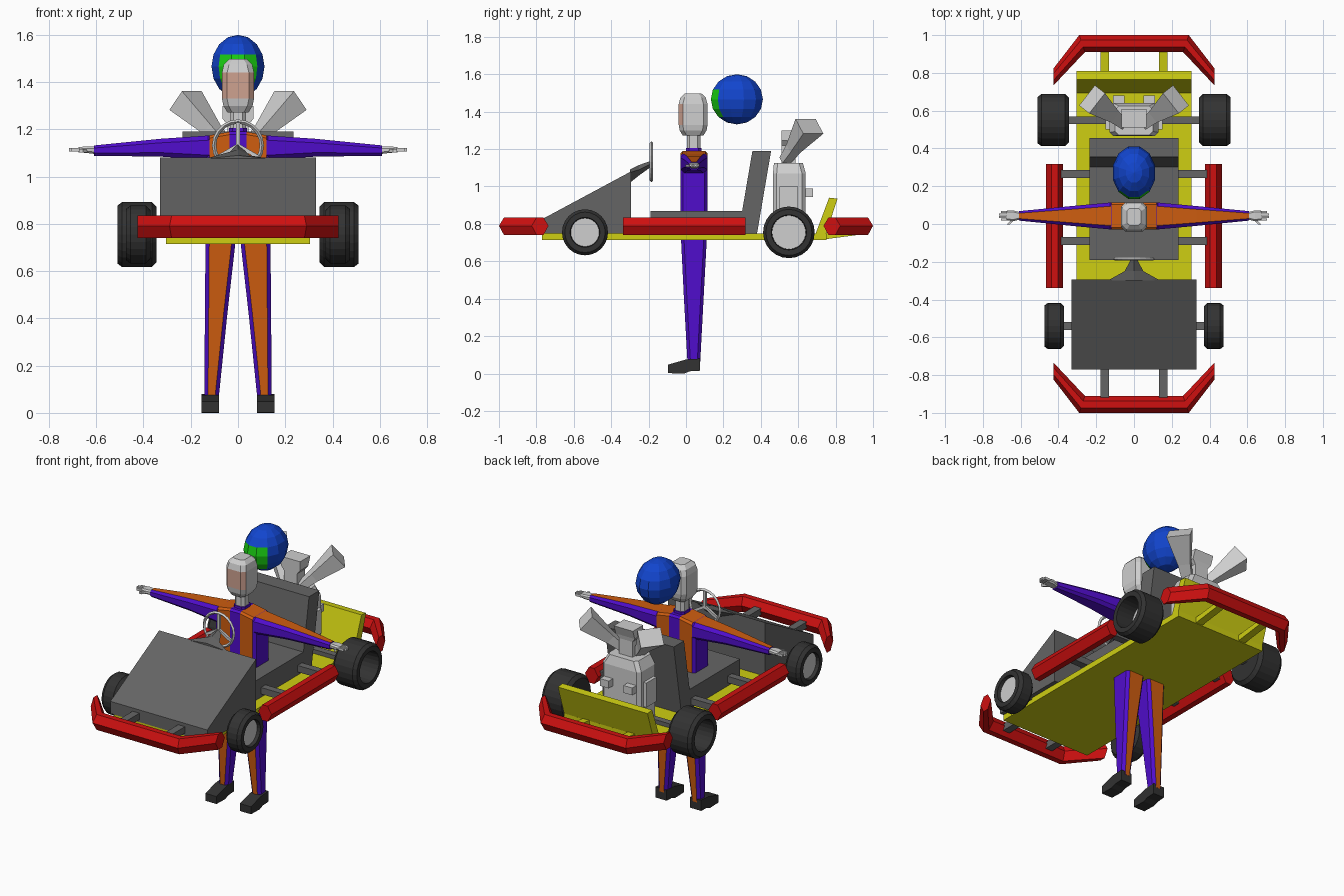
import bpy, bmesh, math
from mathutils import Vector, Matrix

if "Cube" in bpy.data.objects:
    bpy.data.objects.remove(bpy.data.objects["Cube"])

def material(name, *c):
    m = bpy.data.materials.new(name)
    m.diffuse_color = (*c, 1)
    m.use_nodes = True
    m.node_tree.nodes["Principled BSDF"].inputs["Base Color"].default_value = m.diffuse_color
    return m

RED = material("red", .62, .005, .005)
YELLOW = material("yellow", .62, .62, .006)
GREY = material("mid grey", .13, .13, .13)
BLACK = material("rubber black", .032, .032, .032)
LIGHT = material("light grey", .62, .62, .62)
PURPLE = material("purple", .08, .004, .6)
ORANGE = material("orange", .62, .11, .005)
SKIN = material("skin", .62, .36, .28)
BLUE = material("blue", .006, .06, .62)
GREEN = material("green", .01, .62, .006)

def finish(name, bm, mats, rule=None):
    """Turn a bmesh into an object; rule(centre, normal) picks the second colour."""
    mats = mats if isinstance(mats, tuple) else (mats,)
    bmesh.ops.recalc_face_normals(bm, faces=bm.faces)
    bm.normal_update()
    if rule:
        for f in bm.faces:
            f.material_index = int(bool(rule(f.calc_center_median(), f.normal)))
    me = bpy.data.meshes.new(name)
    bm.to_mesh(me)
    bm.free()
    for m in mats:
        me.materials.append(m)
    ob = bpy.data.objects.new(name, me)
    bpy.context.collection.objects.link(ob)
    return ob

def loft(name, rings, mats, rule=None, closed=False):
    bm = bmesh.new()
    vs = [[bm.verts.new(p) for p in r] for r in rings]
    n = len(vs[0])
    for a, b in zip(vs, vs[1:] + (vs[:1] if closed else [])):
        for i in range(n):
            j = (i + 1) % n
            bm.faces.new((a[i], a[j], b[j], b[i]))
    if not closed:
        bm.faces.new(vs[0])
        bm.faces.new(vs[-1])
    return finish(name, bm, mats, rule)

def box(name, x, y, z, mat):
    return loft(name, [[(x[0], y[0], h), (x[1], y[0], h), (x[1], y[1], h), (x[0], y[1], h)] for h in z], mat)

def prism(name, profile, x0, x1, mat):
    return loft(name, [[(x, y, z) for y, z in profile] for x in (x0, x1)], mat)

def oct_rect(a0, a1, b0, b1, c):
    """Rectangle with cut corners."""
    return [(a0 + c, b0), (a1 - c, b0), (a1, b0 + c), (a1, b1 - c),
            (a1 - c, b1), (a0 + c, b1), (a0, b1 - c), (a0, b0 + c)]

def level(z, *r):
    return [(a, b, z) for a, b in oct_rect(*r)]

def across(x, *r):
    return [(x, a, b) for a, b in oct_rect(*r)]

# --- chassis, tray and seat
box("floor_pan", (-.305, .305), (-.77, .75), (.715, .75), YELLOW)
prism("rear_plate", [(.69, .74), (.74, .72), (.81, .935), (.765, .94)], -.305, .305, YELLOW)
box("seat_base", (-.235, .235), (-.19, .37), (.75, .87), GREY)
prism("seat_back", [(.28, .75), (.38, .75), (.455, 1.19), (.355, 1.19)], -.235, .235, GREY)

# --- nose cowl and steering column fairing
prism("nose_cowl", [(-.77, .75), (-.77, .825), (-.295, 1.08), (-.295, .75)], -.33, .33, GREY)
loft("column_fairing", [[(-w, y, zs), (0, y, zt), (w, y, zs), (0, y, zb)] for w, y, zs, zt, zb in
     ((.14, -.30, 1.075, 1.09, 1.02), (.05, -.25, 1.09, 1.115, 1.06), (.012, -.18, 1.125, 1.14, 1.11))], GREY)

# --- bumpers at both ends
HEX = ((0, .79), (.3, .835), (.7, .835), (1, .79), (.7, .74), (.3, .74))
for s, name in ((-1, "front"), (1, "rear")):
    path = [((-.425, .825), (-.425, .735)), ((-.29, 1.0), (-.26, .91)),
            ((.29, 1.0), (.26, .91)), ((.425, .825), (.425, .735))]
    loft(name + "_bumper", [[(o[0] + (i[0] - o[0]) * t, s * (o[1] + (i[1] - o[1]) * t), z)
                             for t, z in HEX] for o, i in path], RED)
    for x in (-.155, .155):
        if s < 0:
            box("front_strut", (x - .023, x + .023), (-.93, -.75), (.765, .805), GREY)
        else:
            prism("rear_strut", [(.72, .715), (.72, .75), (.95, .775), (.95, .745)], x - .023, x + .023, YELLOW)

# --- wheels, side bumpers and their struts
def wheel(name, s, y, r, x0, x1, rim, depth):
    prof = ((x0, r - .02), (x0 + .02, r), (x1 - .02, r), (x1, r - .015), (x1, rim), (x1 - depth, rim - .004))
    n = 24
    rings = [[(s * x, y + q * math.cos(k * math.tau / n), .755 + q * math.sin(k * math.tau / n))
              for k in range(n)] for x, q in prof]
    loft(name, rings, (BLACK, LIGHT),
         lambda c, nn: abs(abs(c.x) - (x1 - depth)) < .002 and abs(c.y - y) < .01 and abs(c.z - .755) < .01)

for s in (-1, 1):
    wheel("rear_wheel", s, .55, .138, .345, .51, .094, .11)
    wheel("front_wheel", s, -.54, .123, .37, .475, .08, .02)
    loft("side_bumper", [[(s * (.375 + .09 * t), y, z) for t, z in HEX] for y in (-.338, .318)], RED)
    for y in (-.09, .265):
        box("side_strut", (s * .2, s * .4), (y - .022, y + .022), (.77, .81), GREY)
box("rear_axle", (-.36, .36), (.53, .57), (.74, .775), GREY)
box("front_axle", (-.38, .38), (-.56, -.52), (.74, .775), GREY)

# --- steering wheel: ring and three spokes
cz, n = 1.132, 20
rings = []
for k in range(n):
    a = k * math.tau / n
    rings.append([((.101 + .009 * math.cos(b)) * math.sin(a), -.185 + .009 * math.sin(b),
                   cz + (.101 + .009 * math.cos(b)) * math.cos(a))
                  for b in (0, math.tau / 4, math.tau / 2, math.tau * .75)])
loft("steering_wheel", rings, LIGHT, closed=True)
for k in range(3):
    sp = box("steering_spoke", (-.008, .008), (-.007, .007), (0, .098), LIGHT)
    sp.matrix_world = Matrix.Translation((0, -.185, cz)) @ Matrix.Rotation(k * math.tau / 3, 4, 'Y')

# --- engine block, intake stack, flared exhaust horns
loft("engine_block", [level(z, -w, w, y0, y1, .02) for z, w, y0, y1 in
     ((.75, .13, .465, .64), (1.07, .13, .465, .64), (1.125, .10, .47, .625))], LIGHT)
loft("intake_stack", [[(-w, a, z), (w, a, z), (w, b, z), (-w, b, z)] for z, w, a, b in
     ((1.11, .045, .51, .585), (1.22, .045, .51, .585), (1.245, .065, .51, .59), (1.30, .065, .51, .61))], LIGHT)
for s in (-1, 1):
    a, b = Vector((s * .055, .53, 1.14)), Vector((s * .222, .66, 1.322))
    d = (b - a).normalized()
    u = d.cross(Vector((0, 0, 1))).normalized()
    v = d.cross(u)
    loft("exhaust_horn", [[p + u * (w * i) + v * (h * j) for i, j in ((-1, -1), (1, -1), (1, 1), (-1, 1))]
         for p, w, h in ((a, .028, .02), (a.lerp(b, .35), .035, .028), (b, .068, .052))], LIGHT)
    box("engine_port", (s * .05, s * .11), (.62, .68), (.945, .99), LIGHT)
    box("cylinder_side", (s * .11, s * .15), (.50, .60), (.85, 1.0), LIGHT)

# --- driver: legs, shoes, arms and hands
for s in (-1, 1):
    leg = [level(z, *r, .016) for z, r in
           ((.06, (.082, .143, .008, .076)), (.42, (.045, .140, -.012, .095)), (.79, (.003, .137, -.03, .115)))]
    loft("leg", [[(s * x, y, z) for x, y, z in r] for r in leg], (PURPLE, ORANGE), lambda c, nn: abs(nn.y) > .9)
    prism("shoe", [(-.095, .002), (-.095, .048), (.0, .075), (.075, .08), (.075, .015), (.02, .012), (-.01, 0)],
          s * .08, s * .155, BLACK)
    arm = [across(x, *r, c) for x, r, c in
           ((.11, (-.03, .115, 1.07, 1.175), .02), (.33, (-.01, .095, 1.085, 1.16), .017),
            (.61, (.018, .068, 1.088, 1.132), .011))]
    loft("arm", [[(s * x, y, z) for x, y, z in r] for r in arm], (PURPLE, ORANGE), lambda c, nn: nn.z > .9)
    palm = [across(x, *r, .008) for x, r in
            ((.60, (.025, .062, 1.095, 1.126)), (.64, (.015, .072, 1.1, 1.128)), (.675, (.02, .07, 1.103, 1.125)))]
    loft("palm", [[(s * x, y, z) for x, y, z in r] for r in palm], LIGHT)
    for k in range(4):
        y = .024 + k * .0135
        box("finger", (s * .67, s * (.715 if k in (1, 2) else .705)), (y - .005, y + .005), (1.106, 1.121), LIGHT)
    loft("thumb", [[(s * (x + i * .008), y, 1.11 + j * .007) for i, j in ((-1, -1), (1, -1), (1, 1), (-1, 1))]
         for x, y in ((.635, .03), (.665, -.003))], LIGHT)

# --- torso, built sideways so the braces become strips
loft("torso", [across(x, y0, y1, .73, z, .012) for x, y0, y1, z in
     ((-.138, -.015, .10, 1.165), (-.12, -.03, .115, 1.175), (-.035, -.03, .115, 1.19),
      (.035, -.03, .115, 1.19), (.12, -.03, .115, 1.175), (.138, -.015, .10, 1.165))],
     (PURPLE, ORANGE), lambda c, nn: .05 < abs(c.x) < .1)
loft("collar", [level(z, -.038, .038, .0, .082, .015) for z in (1.17, 1.205)], PURPLE)

# --- neck, hooded head, face opening
loft("neck", [level(z, -.033, .033, .005, .077, .015) for z in (1.19, 1.30)], LIGHT)
loft("head", [level(z, -w, w, .038 - d, .038 + d, c) for z, w, d, c in
     ((1.272, .045, .055, .02), (1.30, .062, .072, .022), (1.33, .068, .077, .022),
      (1.44, .068, .077, .022), (1.475, .06, .068, .022), (1.497, .038, .045, .015))],
     (LIGHT, SKIN), lambda c, nn: nn.y < -.5 and 1.33 < c.z < 1.44)

# --- helmet floating behind the driver
bm = bmesh.new()
bmesh.ops.create_uvsphere(bm, u_segments=12, v_segments=8, radius=1)
bmesh.ops.rotate(bm, verts=bm.verts, matrix=Matrix.Rotation(math.pi / 12, 3, 'Z'))
for v in bm.verts:
    p = v.co.copy()
    v.co = Vector((p.x * .116, .272 + p.y * .144, 1.466 + p.z * .134))
finish("helmet", bm, (BLUE, GREEN), lambda c, nn: c.y < .19 and 1.37 < c.z < 1.53)
